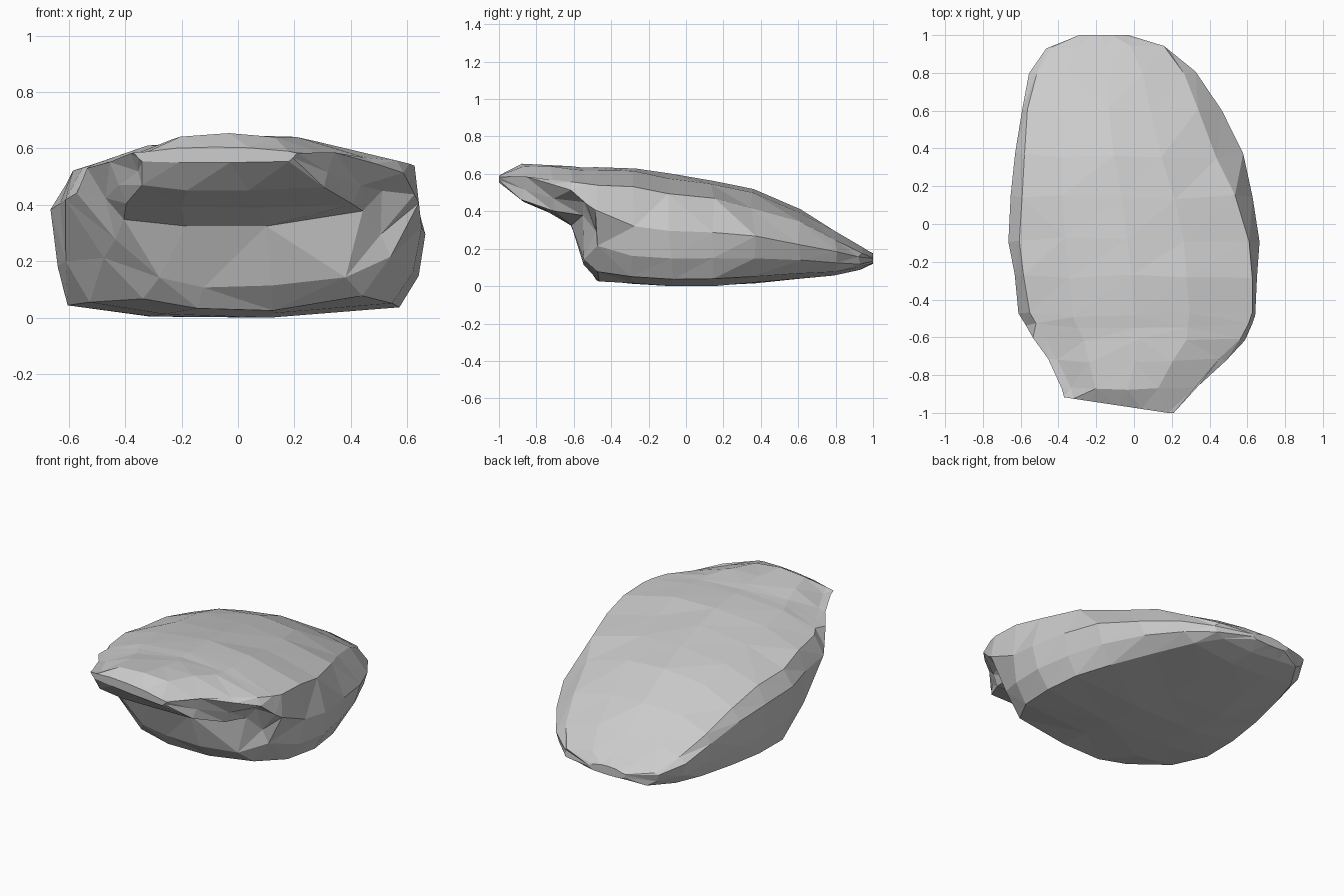
import bpy, bmesh, random

random.seed(11)

# Cross-sections from front to back:
# y, base left, base right, base z, side left, side right, top-right edge, edge z, crown z
SECTIONS = [
    (-1.00, -0.34, 0.18, 0.55, -0.37, 0.21, 0.18, 0.59, 0.605),
    (-0.87, -0.34, 0.30, 0.45, -0.385, 0.35, 0.32, 0.58, 0.66),
    (-0.72, -0.40, 0.40, 0.39, -0.45, 0.48, 0.45, 0.57, 0.65),
    (-0.61, -0.40, 0.44, 0.32, -0.53, 0.59, 0.57, 0.56, 0.64),
    (-0.54, -0.28, 0.38, 0.11, -0.575, 0.625, 0.61, 0.55, 0.635),
    (-0.48, -0.34, 0.44, 0.03, -0.61, 0.635, 0.62, 0.54, 0.635),
    (-0.28, -0.53, 0.55, 0.01, -0.635, 0.645, 0.62, 0.53, 0.63),
    (-0.08, -0.60, 0.58, 0.00, -0.66, 0.66, 0.61, 0.49, 0.60),
    (0.14, -0.60, 0.54, 0.005, -0.65, 0.63, 0.53, 0.47, 0.56),
    (0.36, -0.58, 0.46, 0.02, -0.635, 0.575, 0.43, 0.42, 0.515),
    (0.60, -0.53, 0.34, 0.04, -0.59, 0.47, 0.34, 0.34, 0.415),
    (0.80, -0.48, 0.23, 0.06, -0.55, 0.33, 0.26, 0.25, 0.30),
    (0.93, -0.40, 0.12, 0.09, -0.46, 0.19, 0.15, 0.18, 0.215),
    (1.00, -0.26, -0.06, 0.12, -0.29, -0.03, -0.06, 0.16, 0.175),
]


def mix(a, b, t):
    return a + (b - a) * t


def ring(y, bl, br, zb, ml, mr, tr, ze, zc):
    """Points around one cross-section of the boulder."""
    h = zc - zb
    tl = ml + (0.05 if y < 0.5 else 0.03)
    front = y < -0.4
    lo = zb + 0.07 * h
    right = zb + (0.62 if front else 0.5) * h
    left = zb + 0.64 * h
    flare = 0.5 if front else 0.72
    pts = [(bl, lo), (mix(bl, br, 0.25), zb), (mix(bl, br, 0.6), zb), (br, lo),
           (mix(br, mr, flare), mix(lo, right, 0.42)), (mr, right), (tr, ze),
           (mix(tl, tr, 0.72), mix(ze, zc, 0.82)), (mix(tl, tr, 0.47), zc),
           (mix(tl, tr, 0.2), mix(ze, zc, 0.72)), (tl, ze - 0.02 * h), (ml, left),
           (mix(bl, ml, flare), mix(lo, left, 0.42))]
    # The front lip runs at a slant, further back on the left
    skew = 0.15 if y < -0.95 else 0.0
    return [(x, y + skew * max(0.0, 0.18 - x), z) for x, z in pts]


# Loft the boulder and close both ends
bm = bmesh.new()
rings = [[bm.verts.new(p) for p in ring(*s)] for s in SECTIONS]
n = len(rings[0])
for a, b in zip(rings, rings[1:]):
    for i in range(n):
        j = (i + 1) % n
        bm.faces.new((a[i], a[j], b[j], b[i]))
bm.faces.new(rings[0])
bm.faces.new(rings[-1])

# Groove under the overhang on the right of the front
for r in rings[3:5]:
    for k in (3, 4):
        if r[k].co.z > 0.2:
            r[k].co.y += 0.07
            r[k].co.z += 0.03

# Chip the surface so the facets are irregular, leaving the two ends crisp
for r in rings[1:-1]:
    for v in r:
        v.co.x += random.uniform(-0.008, 0.008)
        v.co.y += random.uniform(-0.015, 0.015)
        v.co.z = max(0.0, v.co.z + random.uniform(-0.006, 0.006))
bmesh.ops.recalc_face_normals(bm, faces=bm.faces)
bmesh.ops.triangulate(bm, faces=bm.faces)

mesh = bpy.data.meshes.new("boulder")
bm.to_mesh(mesh)
bm.free()
boulder = bpy.data.objects.new("boulder", mesh)
bpy.context.collection.objects.link(boulder)
